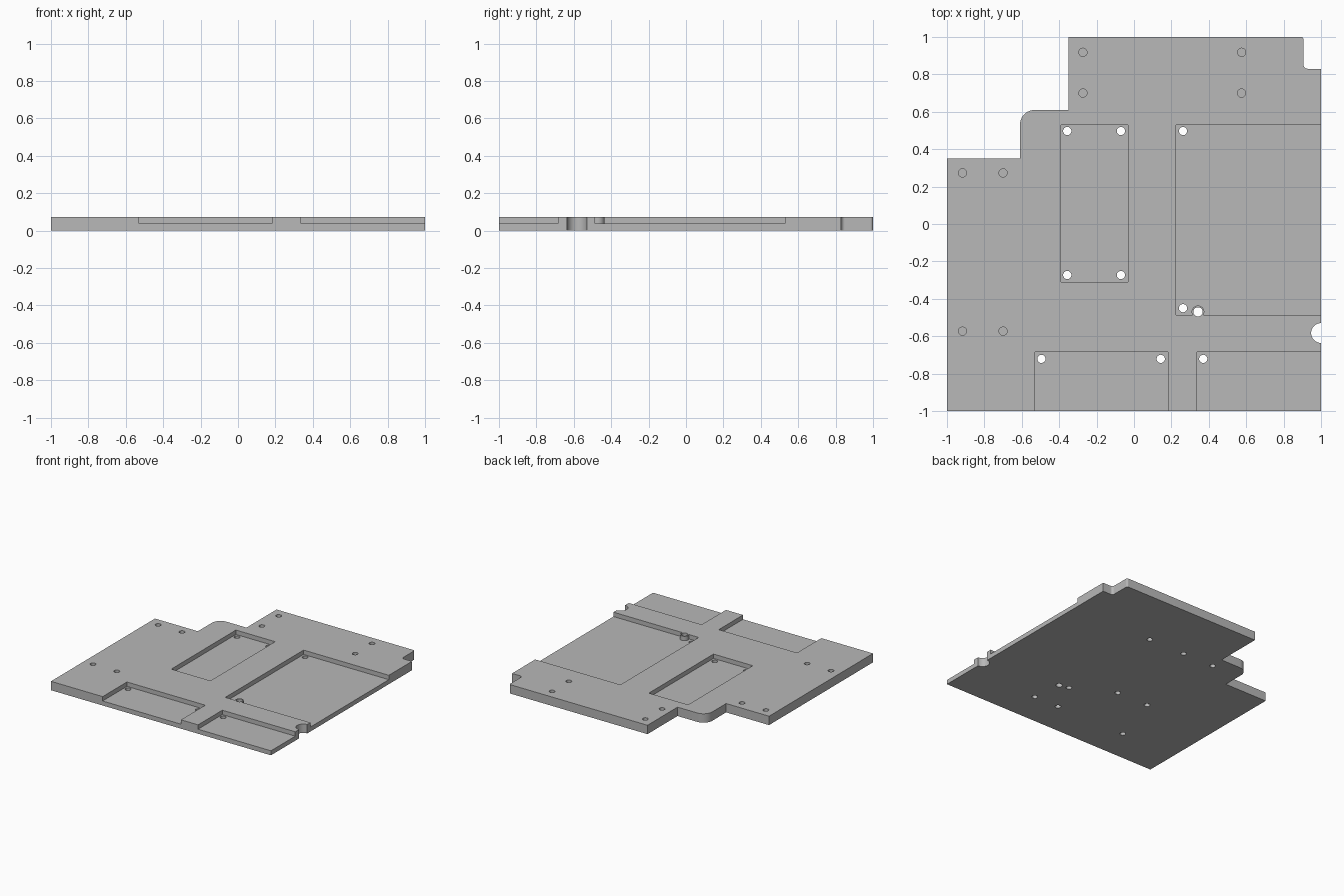
import bpy, bmesh
from math import cos, sin, pi, radians
from mathutils import Vector

cube = bpy.data.objects.get("Cube")
if cube:
    bpy.data.objects.remove(cube, do_unlink=True)

TOP, FLOOR = 0.073, 0.037

grey = bpy.data.materials.new("machined grey")
grey.use_nodes = True
colour = (0.48, 0.48, 0.48, 1)
grey.diffuse_color = colour
grey.node_tree.nodes["Principled BSDF"].inputs["Base Color"].default_value = colour


def prism(name, loops, z0, z1):
    """Extrude each closed 2D loop from z0 to z1 into one object."""
    bm = bmesh.new()
    for loop in loops:
        face = bm.faces.new([bm.verts.new((x, y, z0)) for x, y in loop])
        out = bmesh.ops.extrude_face_region(bm, geom=[face])
        for v in out["geom"]:
            if isinstance(v, bmesh.types.BMVert):
                v.co.z = z1
    bmesh.ops.recalc_face_normals(bm, faces=bm.faces)
    mesh = bpy.data.meshes.new(name)
    bm.to_mesh(mesh)
    bm.free()
    mesh.materials.append(grey)
    obj = bpy.data.objects.new(name, mesh)
    bpy.context.collection.objects.link(obj)
    return obj


def circle(x, y, r, n=32):
    return [(x + r * cos(2 * pi * i / n), y + r * sin(2 * pi * i / n)) for i in range(n)]


def rectangle(x0, x1, y0, y1):
    return [(x0, y0), (x1, y0), (x1, y1), (x0, y1)]


def rounded(corners, steps=10):
    """Round each right-angled corner (x, y, radius)."""
    pts = []
    for i, (x, y, r) in enumerate(corners):
        if not r:
            pts.append((x, y))
            continue
        p = Vector((x, y))
        a = (Vector(corners[i - 1][:2]) - p).normalized() * r
        b = (Vector(corners[(i + 1) % len(corners)][:2]) - p).normalized() * r
        for k in range(steps + 1):
            t = k / steps * pi / 2
            pts.append(tuple(p + a * (1 - sin(t)) + b * (1 - cos(t))))
    return pts


def combine(target, tool, operation="DIFFERENCE"):
    mod = target.modifiers.new(tool.name, "BOOLEAN")
    mod.operation = operation
    mod.solver = "EXACT"
    mod.object = tool
    bpy.context.view_layer.objects.active = target
    bpy.ops.object.modifier_apply(modifier=mod.name)
    bpy.data.objects.remove(tool, do_unlink=True)


# Stepped plate outline
plate = prism("mounting_plate", [rounded([
    (-1, -1, 0), (1, -1, 0), (1, 0.83, 0), (0.907, 0.83, 0.02), (0.907, 1, 0.015),
    (-0.35, 1, 0), (-0.35, 0.61, 0), (-0.61, 0.61, 0.08), (-0.61, 0.35, 0), (-1, 0.35, 0)])],
    0, TOP)

# Recessed pockets, some open at the edges
combine(plate, prism("pockets", [
    rectangle(-0.39, -0.033, -0.31, 0.53),
    rectangle(0.225, 1.1, -0.487, 0.53),
    rectangle(-0.53, 0.182, -1.1, -0.685),
    rectangle(0.337, 1.1, -1.1, -0.685)], FLOOR, TOP + 0.05))

# Round boss standing at the pocket edge
combine(plate, prism("boss", [circle(0.342, -0.47, 0.034)], FLOOR - 0.01, TOP), "UNION")

# Through holes and the half-round edge notch
holes = [circle(x, y, 0.022) for x in (-0.357, -0.07) for y in (0.497, -0.273)]
holes += [circle(x, y, 0.022) for x, y in (
    (0.262, 0.497), (0.262, -0.45), (-0.495, -0.721), (0.143, -0.721), (0.37, -0.721))]
holes += [circle(0.342, -0.47, 0.025), circle(1, -0.583, 0.053, 48)]
combine(plate, prism("through_holes", holes, -0.05, TOP + 0.05))

# Blind screw holes
blind = [circle(x, y, 0.022) for x in (-0.273, 0.575) for y in (0.918, 0.7)]
blind += [circle(x, y, 0.022) for x in (-0.917, -0.7) for y in (0.273, -0.573)]
combine(plate, prism("blind_holes", blind, 0.025, TOP + 0.05))

plate.select_set(True)
bpy.context.view_layer.objects.active = plate
bpy.ops.object.shade_smooth_by_angle(angle=radians(30))
